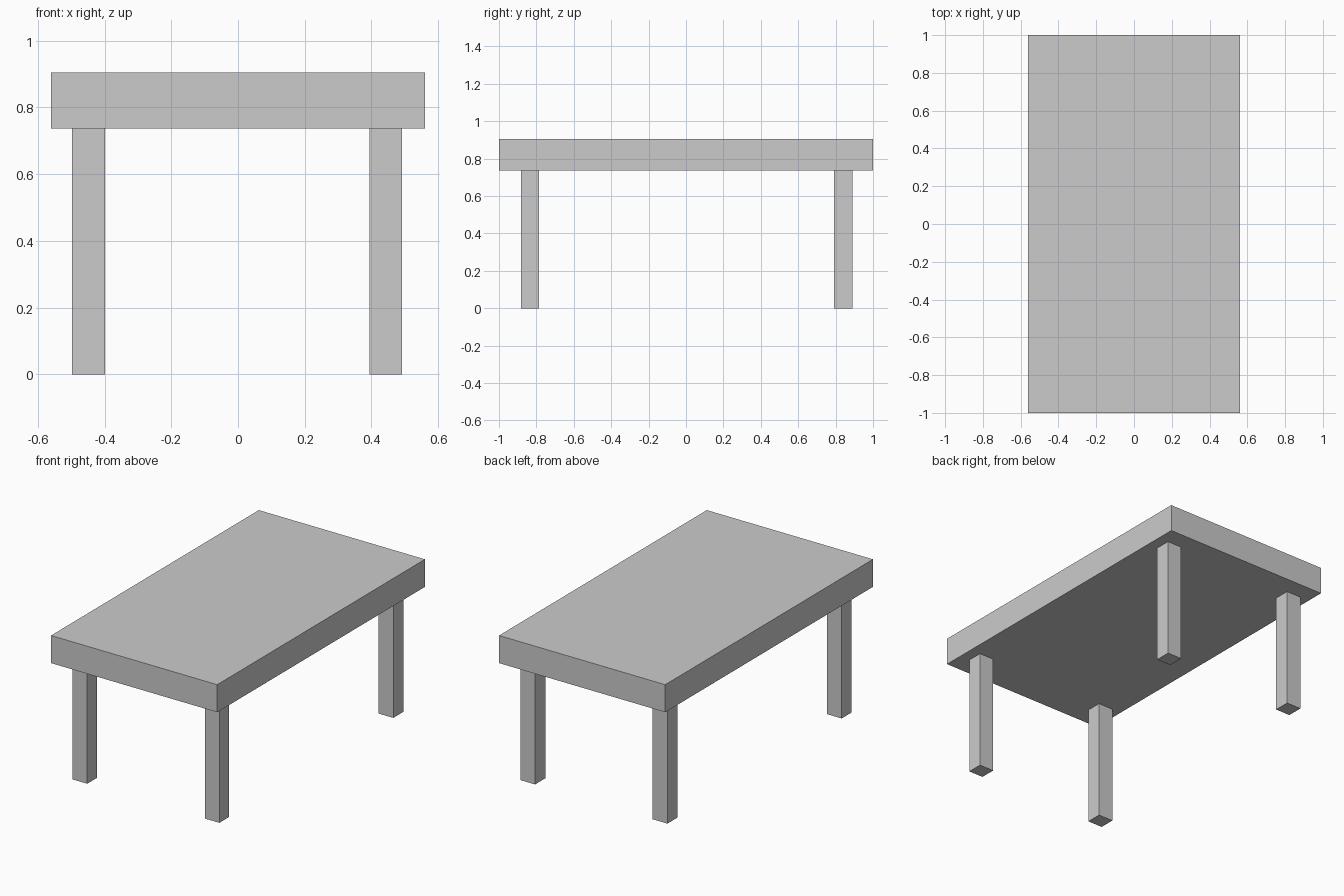
import bpy

if "Cube" in bpy.data.objects:
    bpy.data.objects.remove(bpy.data.objects["Cube"])


def box(name, x, y, z):
    """Add a box from (min, max) ranges on each axis."""
    lo, hi = zip(x, y, z)
    centre = [(a + b) / 2 for a, b in zip(lo, hi)]
    bpy.ops.mesh.primitive_cube_add(size=1, location=centre)
    obj = bpy.context.object
    obj.name = name
    obj.scale = [b - a for a, b in zip(lo, hi)]
    bpy.ops.object.transform_apply(location=False, rotation=False, scale=True)
    return obj


LEG_TOP = 0.737

# Thick slab top
box("table_top", (-0.56, 0.56), (-1.0, 1.0), (LEG_TOP, 0.905))

# Four square legs, set in from the corners
for side, x in (("left", (-0.498, -0.399)), ("right", (0.394, 0.492))):
    for end, y in (("front", (-0.882, -0.787)), ("back", (0.792, 0.89))):
        box(f"{end}_{side}_leg", x, y, (0.0, LEG_TOP))
